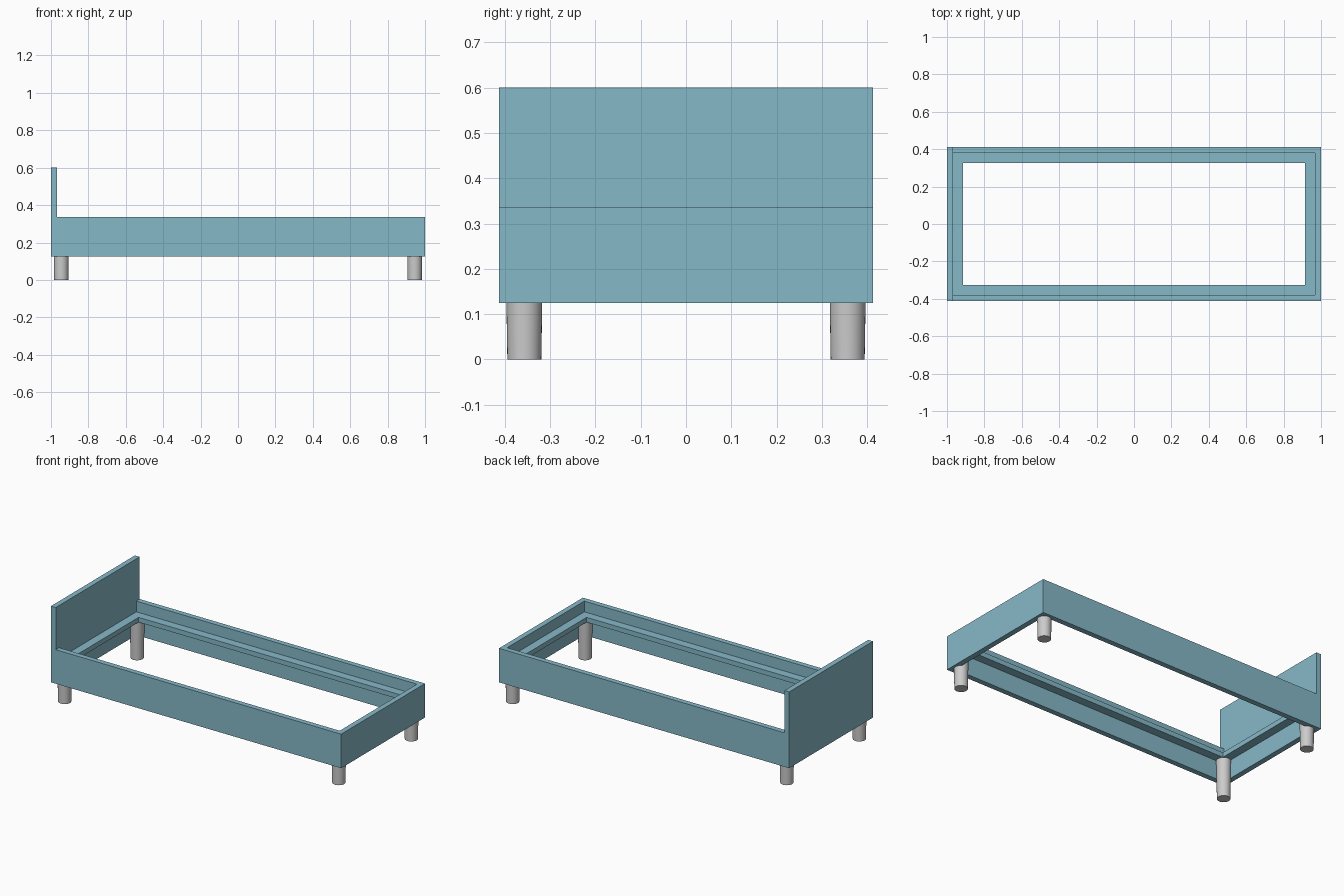
import bpy, bmesh, math

if "Cube" in bpy.data.objects:
    bpy.data.objects.remove(bpy.data.objects["Cube"])

HX, HY = 1.0, 0.413          # half length and half width
BOARD, LEDGE = 0.033, 0.086  # insets of inner wall and ledge edge
Z0, Z1, ZHEAD = 0.125, 0.337, 0.6

mat = bpy.data.materials.new("blue_paint")
mat.diffuse_color = (0.24, 0.48, 0.58, 1)
mat.use_nodes = True
mat.node_tree.nodes["Principled BSDF"].inputs["Base Color"].default_value = mat.diffuse_color


def mesh_object(name, bm):
    bmesh.ops.recalc_face_normals(bm, faces=bm.faces)
    me = bpy.data.meshes.new(name)
    bm.to_mesh(me)
    bm.free()
    ob = bpy.data.objects.new(name, me)
    bpy.context.collection.objects.link(ob)
    return ob


# Frame: rail cross-section (inset, z) with slat ledge, swept round the rectangle
profile = [(0, Z0), (0, Z1), (BOARD, Z1), (BOARD, 0.27), (LEDGE, 0.27),
           (LEDGE, 0.24), (BOARD, 0.24), (BOARD, Z0)]
bm = bmesh.new()
rings = [[bm.verts.new((sx * (HX - d), sy * (HY - d), z)) for d, z in profile]
         for sx, sy in ((-1, -1), (1, -1), (1, 1), (-1, 1))]
n = len(profile)
for i in range(4):
    a, b = rings[i], rings[(i + 1) % 4]
    for j in range(n):
        k = (j + 1) % n
        bm.faces.new((a[j], b[j], b[k], a[k]))
mesh_object("bed_frame", bm).data.materials.append(mat)

# Headboard standing on the end rail
bm = bmesh.new()
bmesh.ops.create_cube(bm, size=1)
for v in bm.verts:
    v.co.x = -HX if v.co.x < 0 else -HX + BOARD
    v.co.y = math.copysign(HY, v.co.y)
    v.co.z = Z1 if v.co.z < 0 else ZHEAD
mesh_object("headboard", bm).data.materials.append(mat)

# Four slightly tapered round legs reaching up to the ledge
for sx, end in ((-1, "head"), (1, "foot")):
    for sy, side in ((-1, "front"), (1, "back")):
        bpy.ops.mesh.primitive_cone_add(vertices=32, radius1=0.0375, radius2=0.0415,
                                        depth=0.24, location=(sx * 0.945, sy * 0.357, 0.12))
        leg = bpy.context.object
        leg.name = f"{end}_{side}_leg"
        bpy.ops.object.shade_smooth_by_angle(angle=math.radians(30))
